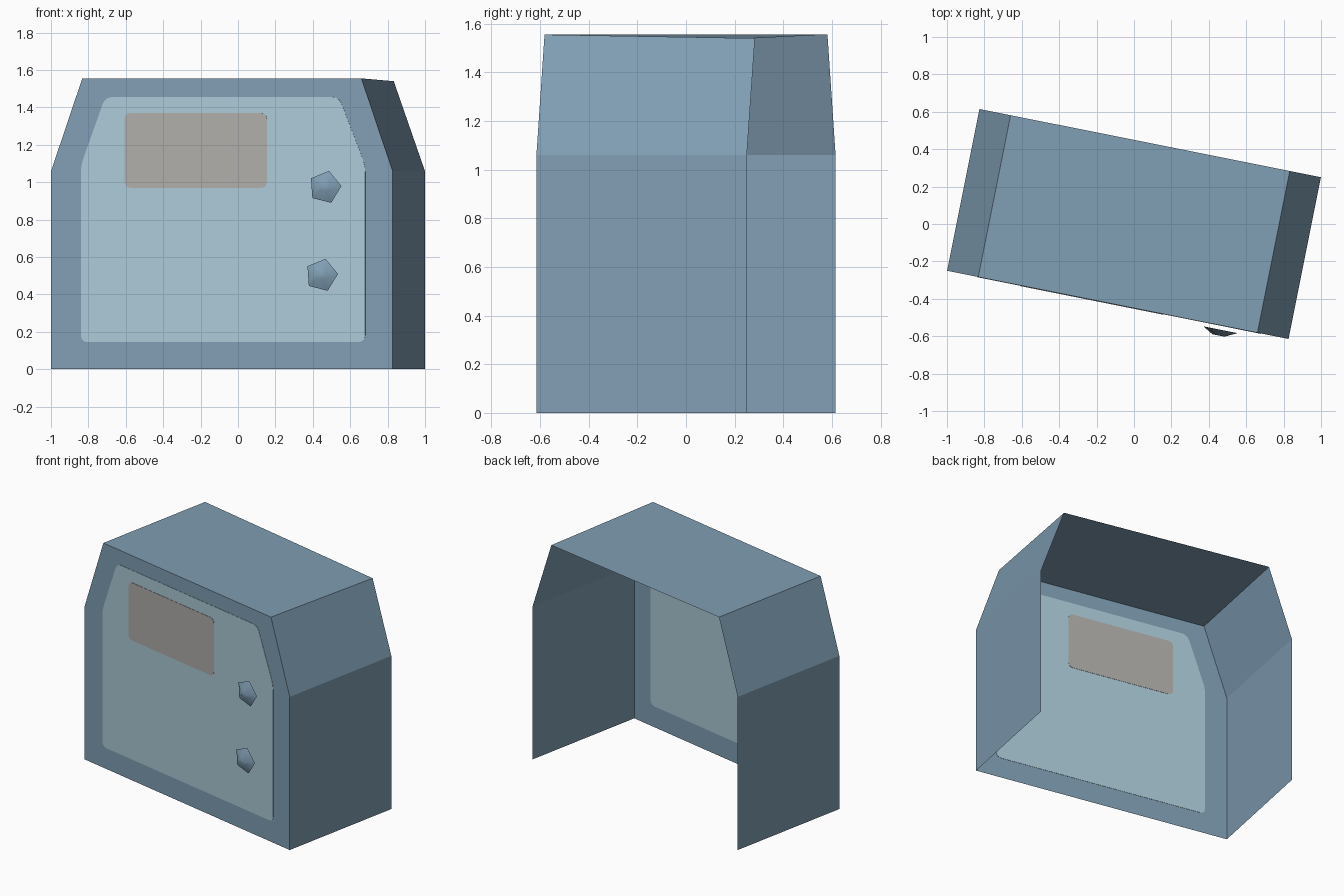
import bpy, bmesh, math
from mathutils import Matrix

cube = bpy.data.objects.get("Cube")
if cube:
    bpy.data.objects.remove(cube)

TURN = Matrix.Rotation(math.radians(-11.3), 4, 'Z')
HALF_W, HALF_D, EAVE, TOP = 0.931, 0.441, 1.06, 1.555
ROOF_W = 0.761


def material(name, rgb):
    m = bpy.data.materials.new(name)
    m.use_nodes = True
    m.diffuse_color = (*rgb, 1)
    bsdf = next(n for n in m.node_tree.nodes if n.type == 'BSDF_PRINCIPLED')
    bsdf.inputs["Base Color"].default_value = (*rgb, 1)
    bsdf.inputs["Roughness"].default_value = 0.8
    return m


STEEL = material("steel blue", (0.216, 0.342, 0.456))
PALE = material("pale blue", (0.407, 0.591, 0.679))
GREY = material("warm grey", (0.43, 0.418, 0.402))


def finish(name, bm, mat):
    bm.transform(TURN)
    mesh = bpy.data.meshes.new(name)
    bm.to_mesh(mesh)
    bm.free()
    mesh.materials.append(mat)
    ob = bpy.data.objects.new(name, mesh)
    bpy.context.collection.objects.link(ob)
    return ob


def plate(name, outline, thickness, radius, mat):
    """Rounded flat plate centred in the front sheet, showing on both sides."""
    bm = bmesh.new()
    face = bm.faces.new([bm.verts.new((x, -HALF_D - thickness / 2, z)) for x, z in outline])
    bmesh.ops.bevel(bm, geom=bm.verts[:], offset=radius, segments=3,
                    profile=0.5, affect='VERTICES')
    out = bmesh.ops.extrude_face_region(bm, geom=bm.faces[:])
    moved = [v for v in out["geom"] if isinstance(v, bmesh.types.BMVert)]
    bmesh.ops.translate(bm, vec=(0, thickness, 0), verts=moved)
    bmesh.ops.recalc_face_normals(bm, faces=bm.faces[:])
    return finish(name, bm, mat)


# Shell: front sheet, side walls, sloped shoulders and roof; back and floor open
profile = [(-HALF_W, 0), (HALF_W, 0), (HALF_W, EAVE), (ROOF_W, TOP),
           (-ROOF_W, TOP), (-HALF_W, EAVE)]
bm = bmesh.new()
front = [bm.verts.new((x, -HALF_D, z)) for x, z in profile]
back = [bm.verts.new((x, HALF_D, z)) for x, z in profile]
back[3].co.z -= 0.015
bm.faces.new(front)
for i in range(1, len(profile)):
    j = (i + 1) % len(profile)
    bm.faces.new((front[j], front[i], back[i], back[j]))
finish("shell", bm, STEEL)

# Painted front panel and window
plate("front_panel", [(-0.768, 0.145), (0.782, 0.145), (0.782, 1.09),
                      (0.639, 1.455), (-0.636, 1.455), (-0.768, 1.09)], 0.004, 0.035, PALE)
plate("window", [(-0.529, 0.97), (0.246, 0.97), (0.246, 1.37), (-0.529, 1.37)],
      0.008, 0.03, GREY)

# Five-sided knobs, standing just off the front
for name, x, z in (("upper_knob", 0.567, 0.973), ("lower_knob", 0.548, 0.503)):
    bm = bmesh.new()
    bmesh.ops.create_cone(bm, cap_ends=True, segments=5, radius1=0.09,
                          radius2=0.025, depth=0.032)
    first = bm.verts[:][0].co
    bm.transform(Matrix.Rotation(math.radians(4) - math.atan2(first.y, first.x), 4, 'Z'))
    bm.transform(Matrix.Translation((x, -HALF_D - 0.039, z))
                 @ Matrix.Rotation(math.pi / 2, 4, 'X'))
    knob = finish(name, bm, STEEL)
    bpy.ops.object.select_all(action='DESELECT')
    knob.select_set(True)
    bpy.context.view_layer.objects.active = knob
    bpy.ops.object.shade_smooth_by_angle(angle=math.radians(80))
